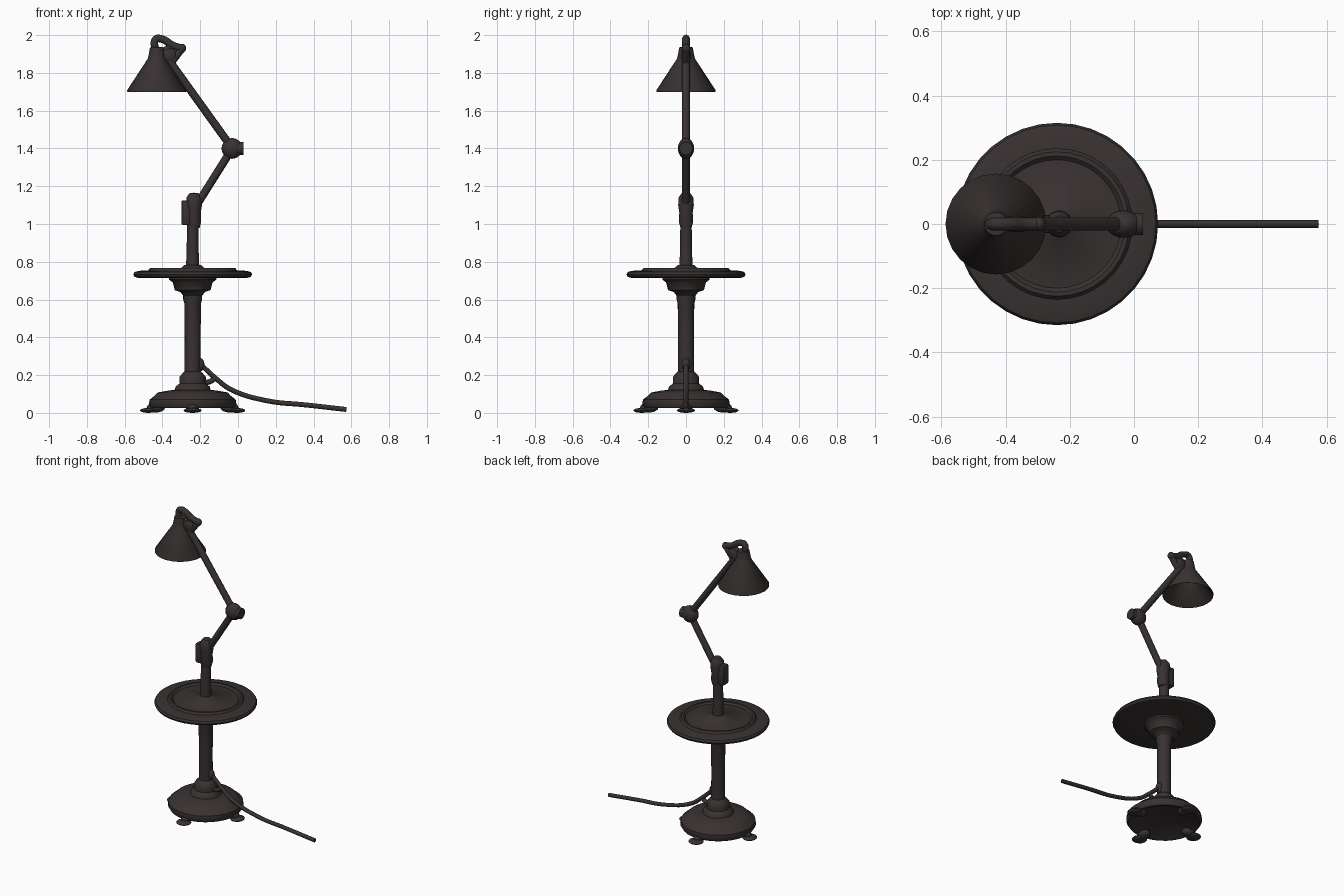
import bpy, bmesh, math
from mathutils import Vector, Matrix

if "Cube" in bpy.data.objects:
    bpy.data.objects.remove(bpy.data.objects["Cube"], do_unlink=True)

AXIS = -0.24      # x of the stand
SHADE = -0.43     # x of the lampshade

iron = bpy.data.materials.new("dark iron")
iron.use_nodes = True
colour = (0.04, 0.031, 0.031, 1)
iron.diffuse_color = colour
bsdf = iron.node_tree.nodes["Principled BSDF"]
bsdf.inputs["Base Color"].default_value = colour
bsdf.inputs["Roughness"].default_value = 0.7


def finish(name, bm, angle=40):
    bmesh.ops.recalc_face_normals(bm, faces=bm.faces)
    mesh = bpy.data.meshes.new(name)
    bm.to_mesh(mesh)
    bm.free()
    mesh.materials.append(iron)
    obj = bpy.data.objects.new(name, mesh)
    bpy.context.collection.objects.link(obj)
    bpy.ops.object.select_all(action="DESELECT")
    obj.select_set(True)
    bpy.context.view_layer.objects.active = obj
    bpy.ops.object.shade_smooth_by_angle(angle=math.radians(angle))
    return obj


def lathe(name, profile, x=AXIS, sides=32):
    """Turn a closed (radius, height) profile around a vertical axis."""
    bm = bmesh.new()
    verts = [bm.verts.new((r, 0, z)) for r, z in profile]
    edges = [bm.edges.new(p) for p in zip(verts, verts[1:])]
    bmesh.ops.spin(bm, geom=verts + edges, cent=(0, 0, 0), axis=(0, 0, 1),
                   angle=math.tau, steps=sides, use_duplicate=False)
    bmesh.ops.remove_doubles(bm, verts=bm.verts, dist=0.0005)
    bmesh.ops.translate(bm, verts=bm.verts, vec=(x, 0, 0))
    return finish(name, bm)


def ball(name, centre, size):
    bm = bmesh.new()
    bmesh.ops.create_uvsphere(bm, u_segments=20, v_segments=12, radius=1,
                              matrix=Matrix.Translation(centre) @ Matrix.Diagonal((*size, 1)))
    return finish(name, bm)


def rod(name, start, end, radius):
    """Straight bar in the x-z plane."""
    a, b = (Vector((x, 0, z)) for x, z in (start, end))
    turn = (b - a).to_track_quat("Z", "Y").to_matrix().to_4x4()
    bm = bmesh.new()
    bmesh.ops.create_cone(bm, cap_ends=True, segments=14, radius1=radius, radius2=radius,
                          depth=(b - a).length, matrix=Matrix.Translation((a + b) / 2) @ turn)
    return finish(name, bm)


def tube(name, points, radius):
    """Smooth curved tube through (x, z) points."""
    curve = bpy.data.curves.new(name, "CURVE")
    curve.dimensions = "3D"
    curve.bevel_depth = radius
    curve.bevel_resolution = 2
    curve.resolution_u = 6
    curve.use_fill_caps = True
    spline = curve.splines.new("BEZIER")
    spline.bezier_points.add(len(points) - 1)
    for p, (x, z) in zip(spline.bezier_points, points):
        p.co = (x, 0, z)
        p.handle_left_type = p.handle_right_type = "AUTO"
    curve.materials.append(iron)
    obj = bpy.data.objects.new(name, curve)
    bpy.context.collection.objects.link(obj)
    return obj


def block(name, centre, size, bevel):
    bm = bmesh.new()
    bmesh.ops.create_cube(bm, size=1, matrix=Matrix.Translation(centre) @ Matrix.Diagonal((*size, 1)))
    bmesh.ops.bevel(bm, geom=bm.edges[:], offset=bevel, segments=2, affect="EDGES", profile=0.5)
    return finish(name, bm)


# Domed foot of the stand, hollow underneath
lathe("base", [(0, 0.06), (0.15, 0.055), (0.20, 0.03), (0.22, 0.025), (0.232, 0.045),
               (0.228, 0.07), (0.20, 0.092), (0.185, 0.108), (0.13, 0.118), (0.095, 0.122),
               (0.09, 0.14), (0.07, 0.155), (0.07, 0.19), (0.052, 0.212), (0.042, 0.22), (0, 0.22)])

# Four splayed feet
for i, name in enumerate(["left_foot", "back_foot", "right_foot", "front_foot"]):
    a = i * math.pi / 2
    bm = bmesh.new()
    for dist, z, size in ((0.235, 0.013, (0.045, 0.048, 0.013)), (0.195, 0.028, (0.05, 0.035, 0.026))):
        bmesh.ops.create_uvsphere(bm, u_segments=14, v_segments=8, radius=1,
                                  matrix=Matrix.Translation((AXIS, 0, 0)) @ Matrix.Rotation(a, 4, "Z")
                                  @ Matrix.Translation((dist, 0, z)) @ Matrix.Diagonal((*size, 1)))
    finish(name, bm)

# Column, flared collar and table
lathe("lower_column", [(0, 0.2), (0.043, 0.2), (0.042, 0.4), (0.044, 0.58), (0.05, 0.6),
                       (0.05, 0.65), (0, 0.65)], sides=20)
lathe("collar", [(0, 0.62), (0.05, 0.62), (0.065, 0.64), (0.095, 0.65), (0.105, 0.69),
                 (0.125, 0.705), (0.125, 0.725), (0, 0.725)], sides=12)
lathe("table_top", [(0, 0.718), (0.29, 0.715), (0.308, 0.72), (0.315, 0.733), (0.308, 0.746),
                    (0.285, 0.752), (0.235, 0.755), (0.225, 0.767), (0.212, 0.767),
                    (0.20, 0.756), (0.06, 0.768), (0.045, 0.782), (0, 0.785)], sides=36)
lathe("upper_column", [(0, 0.76), (0.036, 0.76), (0.032, 0.85), (0.03, 1.0), (0, 1.0)], sides=20)

# Shoulder clamp
lathe("shoulder_housing", [(0, 0.97), (0.03, 0.98), (0.038, 1.01), (0.036, 1.06), (0.042, 1.1),
                           (0.04, 1.14), (0.025, 1.162), (0, 1.166)], x=-0.233, sides=18)
block("shoulder_clamp", (-0.275, 0, 1.06), (0.05, 0.055, 0.13), 0.008)

# Jointed arm
rod("lower_arm", (-0.225, 1.09), (-0.03, 1.4), 0.021)
rod("upper_arm", (-0.03, 1.4), (-0.375, 1.88), 0.021)
ball("elbow_ball", (-0.032, 0, 1.4), (0.055, 0.043, 0.055))
rod("elbow_knob", (-0.03, 1.4), (0.028, 1.4), 0.035)

# Conical lampshade, open below, with its neck
lathe("lampshade", [(0.15, 1.702), (0.156, 1.7), (0.157, 1.708), (0.048, 1.875), (0.042, 1.9),
                    (0.036, 1.935), (0, 1.94), (0, 1.88), (0.04, 1.87), (0.15, 1.702)],
      x=SHADE, sides=24)

# Carrying handle above the shade and its swivel
tube("handle_loop", [(-0.435, 1.91), (-0.435, 1.978), (-0.40, 1.978), (-0.345, 1.945), (-0.295, 1.93)], 0.02)
tube("handle_brace", [(-0.425, 1.9), (-0.38, 1.925), (-0.345, 1.94)], 0.016)
ball("handle_knob", (-0.295, 0, 1.93), (0.02, 0.022, 0.024))
tube("swivel", [(-0.30, 1.925), (-0.325, 1.89), (-0.35, 1.85), (-0.34, 1.82)], 0.019)
ball("swivel_joint", (-0.365, 0, 1.89), (0.045, 0.026, 0.045))

# Power cable and its bracket
tube("cable", [(-0.205, 0.265), (-0.18, 0.24), (-0.12, 0.185), (-0.04, 0.125), (0.15, 0.065),
               (0.36, 0.042), (0.574, 0.018)], 0.013)
tube("cable_bracket", [(-0.20, 0.16), (-0.15, 0.165), (-0.12, 0.185)], 0.014)
ball("cable_outlet", (-0.2, 0, 0.255), (0.022, 0.022, 0.035))
